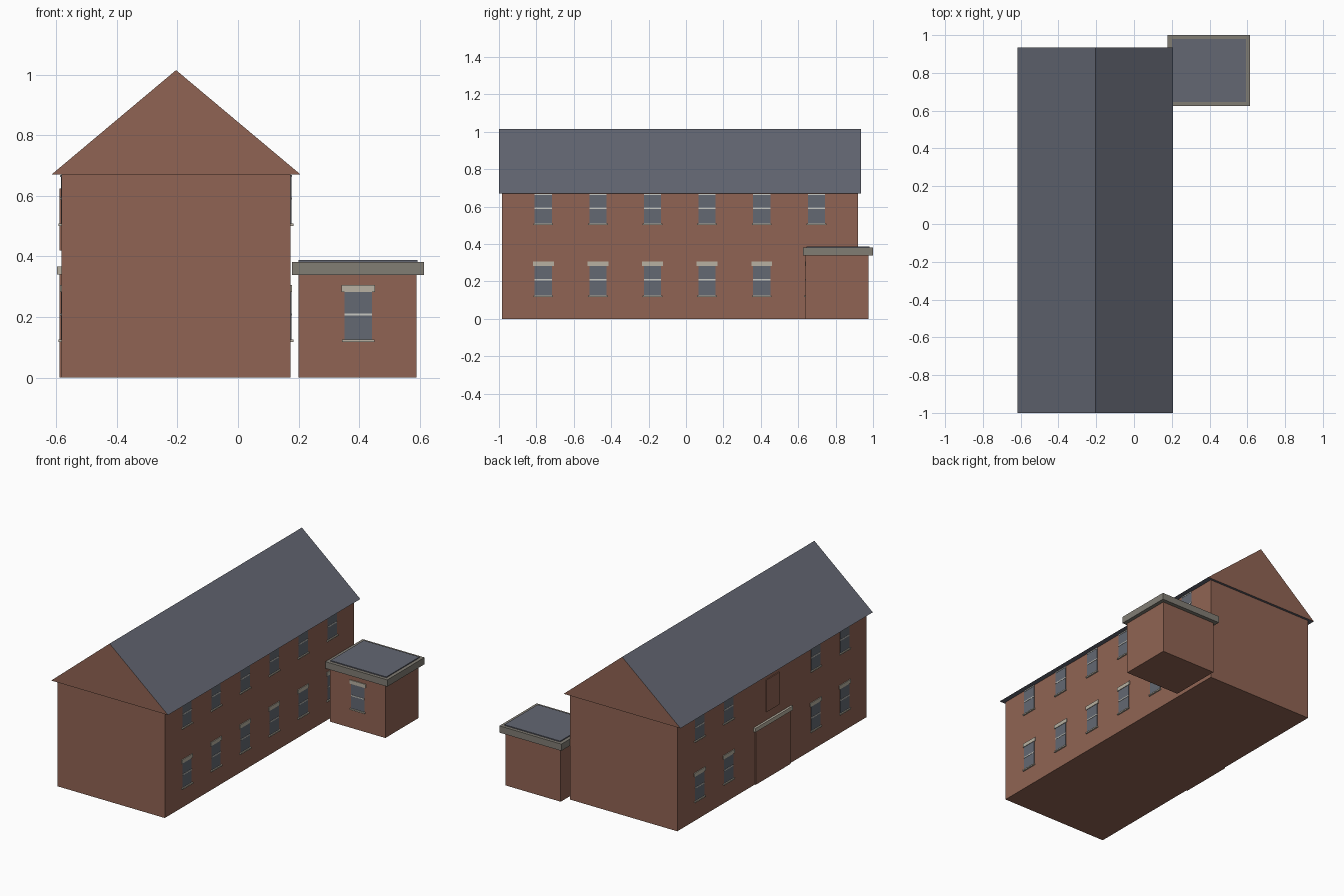
import bpy, bmesh
from mathutils import Vector

if "Cube" in bpy.data.objects:
    bpy.data.objects.remove(bpy.data.objects["Cube"], do_unlink=True)


def material(name, r, g, b):
    m = bpy.data.materials.new(name)
    m.diffuse_color = (r, g, b, 1)
    m.use_nodes = True
    m.node_tree.nodes["Principled BSDF"].inputs["Base Color"].default_value = (r, g, b, 1)
    return m


brick = material("brick", 0.28, 0.127, 0.087)
slate = material("slate", 0.125, 0.135, 0.17)
glass = material("window_glass", 0.125, 0.14, 0.17)
stone = material("pale_stone", 0.48, 0.44, 0.36)
coping = material("grey_coping", 0.22, 0.205, 0.175)
white = material("glazing_bar", 0.58, 0.58, 0.54)


def finish(name, bm, *mats):
    bmesh.ops.recalc_face_normals(bm, faces=bm.faces)
    mesh = bpy.data.meshes.new(name)
    bm.to_mesh(mesh)
    bm.free()
    for m in mats:
        mesh.materials.append(m)
    obj = bpy.data.objects.new(name, mesh)
    bpy.context.scene.collection.objects.link(obj)
    return obj


def box(name, x, y, z, mat):
    """Box between pairs of limits on each axis."""
    bm = bmesh.new()
    bmesh.ops.create_cube(bm, size=1)
    for v in bm.verts:
        v.co = Vector([(a + b) / 2 + c * (b - a) for (a, b), c in zip((x, y, z), v.co)])
    return finish(name, bm, mat)


def wall_box(name, side, wall, centre, width, z, depth, mat):
    """Box standing proud of a wall; side is 'left', 'right' or 'front'."""
    along = (centre - width / 2, centre + width / 2)
    sign = 1 if side == "left" else -1
    out = sorted((wall - sign * 0.004, wall + sign * depth))
    if side == "front":
        return box(name, along, out, z, mat)
    return box(name, out, along, z, mat)


def window(name, side, wall, centre, sill, lintel):
    top = sill + 0.165
    wall_box(name + "_glass", side, wall, centre, 0.092, (sill, top), 0.002, glass)
    wall_box(name + "_bar", side, wall, centre, 0.092, (sill + 0.085, sill + 0.092), 0.004, white)
    wall_box(name + "_sill", side, wall, centre, 0.106, (sill - 0.002, sill + 0.006), 0.009, stone)
    if lintel:
        wall_box(name + "_lintel", side, wall, centre, 0.112, (top - 0.003, top + 0.021), 0.005, stone)
    else:
        wall_box(name + "_head", side, wall, centre, 0.092, (top - 0.006, top), 0.004, white)


# Main house
WALL_R, WALL_L, RIDGE = -0.583, 0.174, -0.2045
box("main_walls", (WALL_R, WALL_L), (-0.985, 0.92), (0, 0.671), brick)

# Pitched roof: brick gables, slate slopes and eaves
bm = bmesh.new()
profile = [bm.verts.new((x, -1, z)) for x, z in ((-0.616, 0.67), (0.207, 0.67), (RIDGE, 1.015))]
gable = bm.faces.new(profile)
ext = bmesh.ops.extrude_face_region(bm, geom=[gable], use_keep_orig=True)
for v in ext["geom"]:
    if isinstance(v, bmesh.types.BMVert):
        v.co.y = 0.935
bmesh.ops.recalc_face_normals(bm, faces=bm.faces)
for f in bm.faces:
    f.material_index = 0 if abs(f.normal.y) > 0.5 else 1
finish("main_roof", bm, brick, slate)

# Two storeys of windows on both long walls
for i in range(6):
    y = -0.763 + 0.292 * i
    for side, wall in (("left", WALL_L), ("right", WALL_R)):
        if side == "right" and i in (2, 3):
            continue
        window(f"{side}_lower_window_{i + 1}", side, wall, y, 0.12, True)
        window(f"{side}_upper_window_{i + 1}", side, wall, y, 0.503, False)

# Bricked entrance, its canopy and the panel above it
wall_box("entrance_panel", "right", WALL_R, -0.035, 0.35, (0, 0.34), 0.007, brick)
wall_box("entrance_canopy", "right", WALL_R, -0.035, 0.375, (0.34, 0.366), 0.014, stone)
wall_box("blocked_window", "right", WALL_R, -0.035, 0.13, (0.42, 0.625), 0.006, brick)

# Small flat-roofed outbuilding
box("annex_walls", (0.2, 0.59), (0.64, 0.975), (0, 0.345), brick)
box("annex_coping", (0.178, 0.614), (0.625, 1.0), (0.339, 0.382), coping)
box("annex_roof", (0.2, 0.593), (0.645, 0.98), (0.375, 0.388), slate)
window("annex_window", "front", 0.64, 0.397, 0.12, True)
